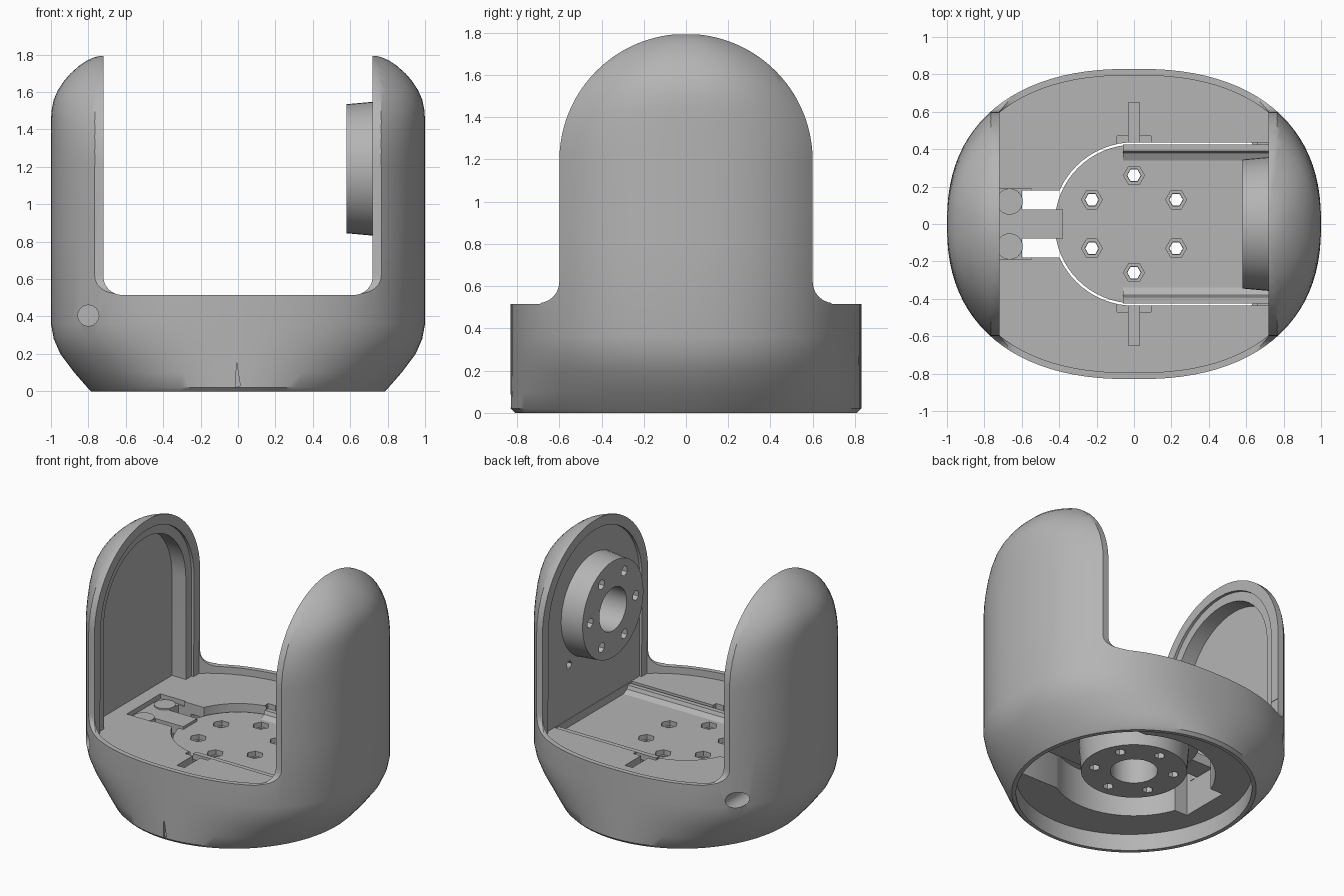
import bpy, bmesh, math
from math import sin, cos, pi, sqrt
from mathutils import Matrix

if "Cube" in bpy.data.objects:
    bpy.data.objects.remove(bpy.data.objects["Cube"])

grey = bpy.data.materials.new("plain grey")
grey.use_nodes = True
grey.diffuse_color = (0.46, 0.46, 0.46, 1)
grey.node_tree.nodes["Principled BSDF"].inputs["Base Color"].default_value = (0.46, 0.46, 0.46, 1)

POWER = 2.36     # squareness of the oval plan
INNER = 0.72     # inner face of the towers
ARCH_Z = 1.195   # centre height of the tower arches


def finish(name, bm):
    bmesh.ops.recalc_face_normals(bm, faces=bm.faces)
    mesh = bpy.data.meshes.new(name)
    bm.to_mesh(mesh)
    bm.free()
    mesh.materials.append(grey)
    ob = bpy.data.objects.new(name, mesh)
    bpy.context.collection.objects.link(ob)
    return ob


def loft(name, rings):
    """Skin a stack of equal rings and cap both ends."""
    bm = bmesh.new()
    rows = [[bm.verts.new(p) for p in ring] for ring in rings]
    n = len(rows[0])
    for low, high in zip(rows, rows[1:]):
        for i in range(n):
            j = (i + 1) % n
            bm.faces.new((low[i], low[j], high[j], high[i]))
    bm.faces.new(rows[0])
    bm.faces.new(rows[-1])
    return finish(name, bm)


def prism(name, pts, axis, a, b):
    """Extrude a flat outline along one axis from a to b."""
    place = {"x": lambda u, v, t: (t, u, v),
             "y": lambda u, v, t: (u, t, v),
             "z": lambda u, v, t: (u, v, t)}[axis]
    return loft(name, [[place(u, v, t) for u, v in pts] for t in (a, b)])


def box(name, x, y, z):
    return prism(name, [(x[0], y[0]), (x[1], y[0]), (x[1], y[1]), (x[0], y[1])], "z", *z)


def arc(u, v, r, start, end, n=24):
    return [(u + r * cos(math.radians(start + (end - start) * i / n)),
             v + r * sin(math.radians(start + (end - start) * i / n))) for i in range(n + 1)]


def disc(u, v, r, n=24):
    return arc(u, v, r, 0, 360 - 360 / n, n - 1)


def oval(rx, ry, power=POWER, n=96):
    pts = []
    for i in range(n):
        c, s = cos(2 * pi * i / n), sin(2 * pi * i / n)
        pts.append((math.copysign(rx * abs(c) ** (2 / power), c),
                    math.copysign(ry * abs(s) ** (2 / power), s)))
    return pts


def cut(target, *cutters):
    bpy.context.view_layer.objects.active = target
    for c in cutters:
        mod = target.modifiers.new("cut", "BOOLEAN")
        mod.operation, mod.solver, mod.object = "DIFFERENCE", "EXACT", c
        bpy.ops.object.modifier_apply(modifier=mod.name)
        bpy.data.objects.remove(c)


def smooth(ob, angle=32):
    bpy.ops.object.select_all(action="DESELECT")
    ob.select_set(True)
    bpy.context.view_layer.objects.active = ob
    bpy.ops.object.shade_smooth_by_angle(angle=math.radians(angle))


# Outer body: round foot swelling to an oval, then domed towers
sections = [(0, .785, .81, 2.0), (.02, .805, .83, 2.0), (.1, .875, .83, 2.08),
            (.2, .95, .83, 2.2), (.28, .985, .83, 2.3), (.36, 1, .83, POWER),
            (.8, 1, .83, POWER), (ARCH_Z, 1, .83, POWER)]
edge = .83 * (1 - INNER ** POWER) ** (1 / POWER)
for z, rx in [(1.28, 1), (1.36, 1), (1.44, 1), (1.5, .997), (1.56, .985), (1.61, .963), (1.66, .93),
              (1.7, .895), (1.74, .85), (1.77, .805), (1.785, .77), (1.793, .74)]:
    half = edge * sqrt(1 - ((z - ARCH_Z) / .6) ** 2)
    sections.append((z, rx, half / (1 - (INNER / rx) ** POWER) ** (1 / POWER), POWER))
body = loft("body_shell", [[(x, y, z) for x, y in oval(rx, ry, p)] for z, rx, ry, p in sections])

# Channel between the towers, with rounded lower corners
channel = ([(-INNER, 2)] + arc(-INNER + .1, .615, .1, 180, 270, 8)
           + arc(INNER - .1, .615, .1, 270, 360, 8) + [(INNER, 2)])
cut(body, prism("channel_cutter", channel, "y", -1, 1))

# Trim the flanks of the towers to a round-topped outline
flank = ([(1, .52)] + arc(.7, .62, .1, 270, 180, 6) + arc(0, ARCH_Z, .6, 0, 180, 48)
         + arc(-.7, .62, .1, 0, -90, 6) + [(-1, .52), (-1, 2), (1, 2)])
cut(body, prism("flank_cutter", flank, "x", -1.1, 1.1))

# Pocket that leaves a thin rim around the floor
pocket = [(x, y) for x, y in oval(.97, .795) if abs(x) < INNER + .01]
cut(body, prism("pocket_cutter", pocket, "z", .465, .7))


def tower_arch(r, bottom):
    return [(r, bottom)] + arc(0, ARCH_Z, r, 0, 180) + [(-r, bottom)]


def tongue(r, end):
    return arc(0, 0, r, 90, 270, 32) + [(end, -r), (end, r)]


# Thin-walled recess under the foot, then a deeper opening below the platform
cut(body, prism("foot_recess_cutter", oval(.755, .785, 2), "z", -.1, .12),
    prism("round_opening_cutter", disc(0, 0, .53, 64), "z", .1, .39),
    box("long_opening_cutter", (0, .66), (-.45, .45), (.1, .385)))

# Recess in the hollow tower, shallow recess in the other
cut(body,
    prism("step_cutter", tower_arch(.53, .465), "x", -.74, -.6),
    prism("recess_cutter", tower_arch(.465, .465), "x", -.85, -.6),
    prism("shallow_cutter", tower_arch(.53, .465), "x", .6, .74),
    prism("bore_cutter", disc(0, 1.19, .16), "x", .7, .9))

# Floor openings: platform outline, slots and cable window
cut(body, prism("platform_cutter", tongue(.437, .735), "z", .3, .7),
    box("window_cutter", (-.6, -.38), (-.18, .18), (.08, .7)),
    box("groove_cutter", (-.75, -.55), (-.19, .19), (.43, .7)))
for side in (-1, 1):
    y = sorted((side * .4, side * .65))
    cross = sorted((side * .43, side * .47))
    cut(body, box("slot_cutter", (-.03, .03), y, (.405, .7)),
        box("cross_cutter", (-.09, .09), cross, (.42, .7)),
        prism("side_hole_cutter", disc(-.8, .405, .056), "y", *sorted((side * .36, side * .8))),
        prism("screw_hole_cutter", disc(side * .27, .85, .03, 6), "x", .7, .85))

# Small nick at the front of the foot
cut(body, prism("nick_cutter", [(-.012, .02), (.012, .03), (-.008, .16)], "y", -.9, -.815))
smooth(body)

HOLES = [(.26 * cos(pi / 6 + i * pi / 3), .26 * sin(pi / 6 + i * pi / 3)) for i in range(6)]


def hole_ring(target, r, a, b):
    for x, y in HOLES:
        cut(target, prism("hole_cutter", disc(x, y, r, 6), "z", a, b))


# Platform joined to the solid tower
platform = prism("platform", tongue(.424, .75), "z", .345, .41)
hole_ring(platform, .056, .375, .6)
hole_ring(platform, .038, .2, .6)

# Side rails on the platform, sloping inward
for side, label in ((-1, "front"), (1, "back")):
    pts = [(side * .32, .40), (side * .38, .43), (side * .39, .455), (side * .424, .455), (side * .424, .40)]
    prism(label + "_rail", pts, "x", -.06, .745)

# Cable bridge and its rounded supports
box("cable_bridge", (-.73, -.38), (-.078, .078), (.36, .43))
for side, label in ((-1, "front"), (1, "back")):
    smooth(prism(label + "_bridge_support", disc(-.665, side * .12, .07), "z", .36, .44))


def boss(name, height, matrix):
    """Tapered mounting ring with a centre bore and six screw holes."""
    ob = loft(name, [[(x, y, z) for x, y in disc(0, 0, r, 48)] for z, r in ((0, .36), (height, .345))])
    cut(ob, prism("bore_cutter", disc(0, 0, .155, 24), "z", -.1, height + .1))
    hole_ring(ob, .036, -.1, height + .1)
    ob.data.transform(matrix)
    smooth(ob)
    return ob


# Side mounting ring on the tower, and one below the platform
boss("tower_mount", .165, Matrix.Translation((.745, 0, 1.19)) @ Matrix.Rotation(-pi / 2, 4, "Y"))
boss("base_mount", .2, Matrix.Translation((0, 0, .35)) @ Matrix.Rotation(pi, 4, "X"))
